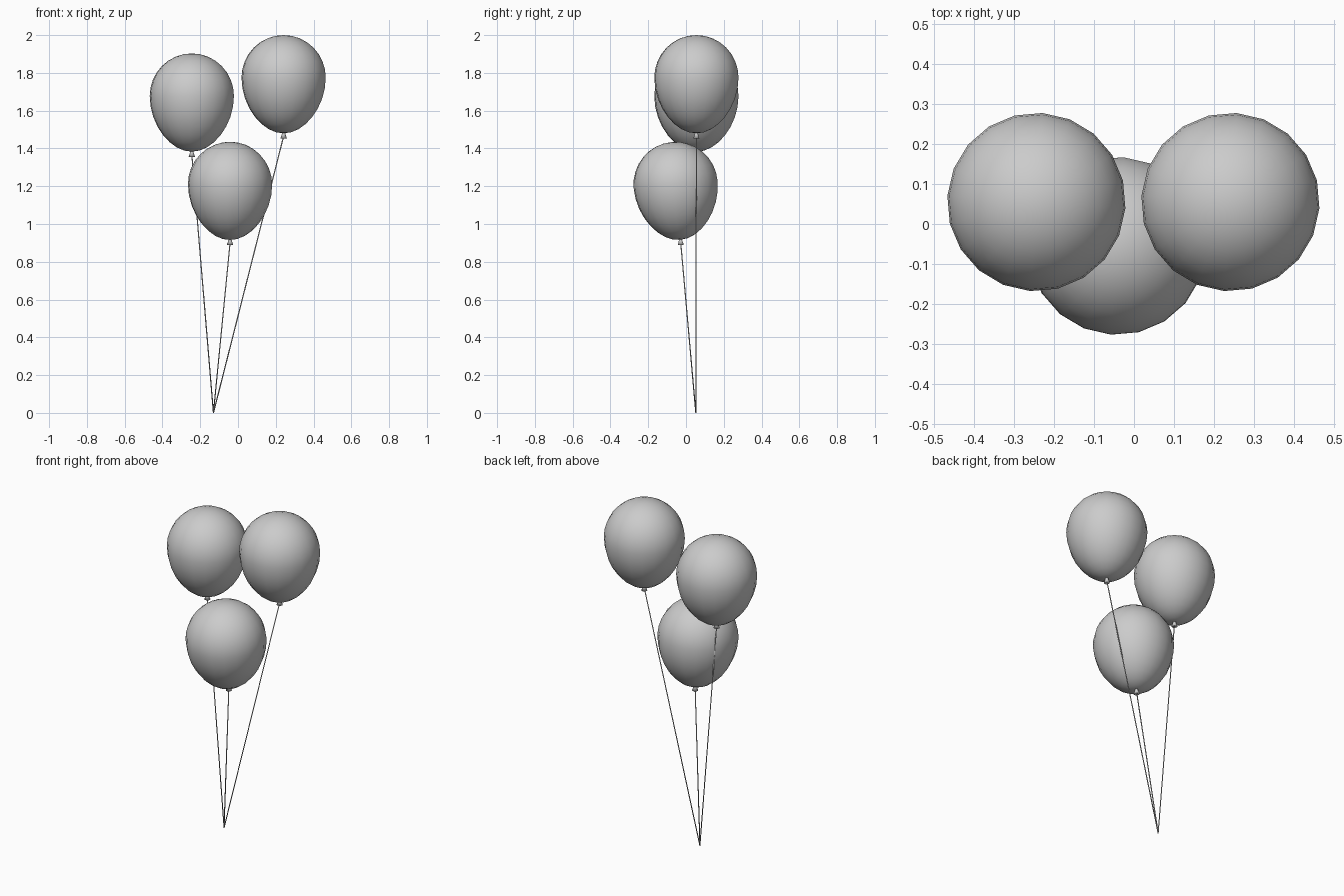
import bpy, bmesh
from math import cos, sin, radians, pi
from mathutils import Vector, Matrix

if "Cube" in bpy.data.objects:
    bpy.data.objects.remove(bpy.data.objects["Cube"])

SIDES = 20
R = 0.2235
UP, DOWN = 0.225, 0.295      # heights above and below the widest ring
HAND = Vector((-0.13, 0.052, 0.0))


def add_object(name, bm, smooth=True):
    bmesh.ops.recalc_face_normals(bm, faces=bm.faces[:])
    for f in bm.faces:
        f.smooth = smooth
    mesh = bpy.data.meshes.new(name)
    bm.to_mesh(mesh)
    bm.free()
    ob = bpy.data.objects.new(name, mesh)
    bpy.context.collection.objects.link(ob)
    return ob


def lathe(name, profile, sides, phase=0.0):
    """Revolve (radius, z) points about z; radius 0 makes a pole."""
    bm = bmesh.new()
    rings = []
    for r, z in profile:
        n = 1 if r == 0 else sides
        rings.append([bm.verts.new((r * cos(phase + 2 * pi * i / sides),
                                    r * sin(phase + 2 * pi * i / sides), z))
                      for i in range(n)])
    for a, b in zip(rings, rings[1:]):
        for i in range(sides):
            j = (i + 1) % sides
            vs = [a[i % len(a)], a[j % len(a)], b[j % len(b)], b[i % len(b)]]
            bm.faces.new(list(dict.fromkeys(vs)))
    return add_object(name, bm)


def balloon_profile(n=16):
    pts = []
    for i in range(n + 1):
        t = pi * i / n
        r, c = sin(t), cos(t)
        # egg taper in the lower half
        if c < 0:
            r *= 1 - 0.08 * c * c
        pts.append((0 if i in (0, n) else R * r, c * (UP if c > 0 else DOWN)))
    return pts


def string(name, a, b, r=0.003):
    d = b - a
    bm = bmesh.new()
    m = Matrix.Translation((a + b) / 2) @ d.to_track_quat('Z', 'Y').to_matrix().to_4x4()
    bmesh.ops.create_cone(bm, cap_ends=True, segments=6, radius1=r, radius2=r,
                          depth=d.length, matrix=m)
    add_object(name, bm)


# Balloon name, centre of the widest ring, tilt about x
balloons = [
    ("right", (0.2415, 0.055, 1.775), 0),
    ("left", (-0.2445, 0.055, 1.678), 0),
    ("front", (-0.042, -0.055, 1.21), 5),
]

for label, centre, tilt in balloons:
    place = Matrix.Translation(centre) @ Matrix.Rotation(radians(tilt), 4, 'X')

    # Rubber body
    body = lathe(label + "_balloon", balloon_profile(), SIDES, radians(-4))
    body.data.transform(place)

    # Flared neck under the body
    neck = lathe(label + "_neck", [(0, -DOWN + 0.006), (0.008, -DOWN + 0.005),
                                   (0.010, -DOWN - 0.006), (0.017, -DOWN - 0.027),
                                   (0, -DOWN - 0.023)], 10)
    neck.data.transform(place)

    # String down to the common point
    string(label + "_string", HAND, place @ Vector((0, 0, -DOWN - 0.015)))
